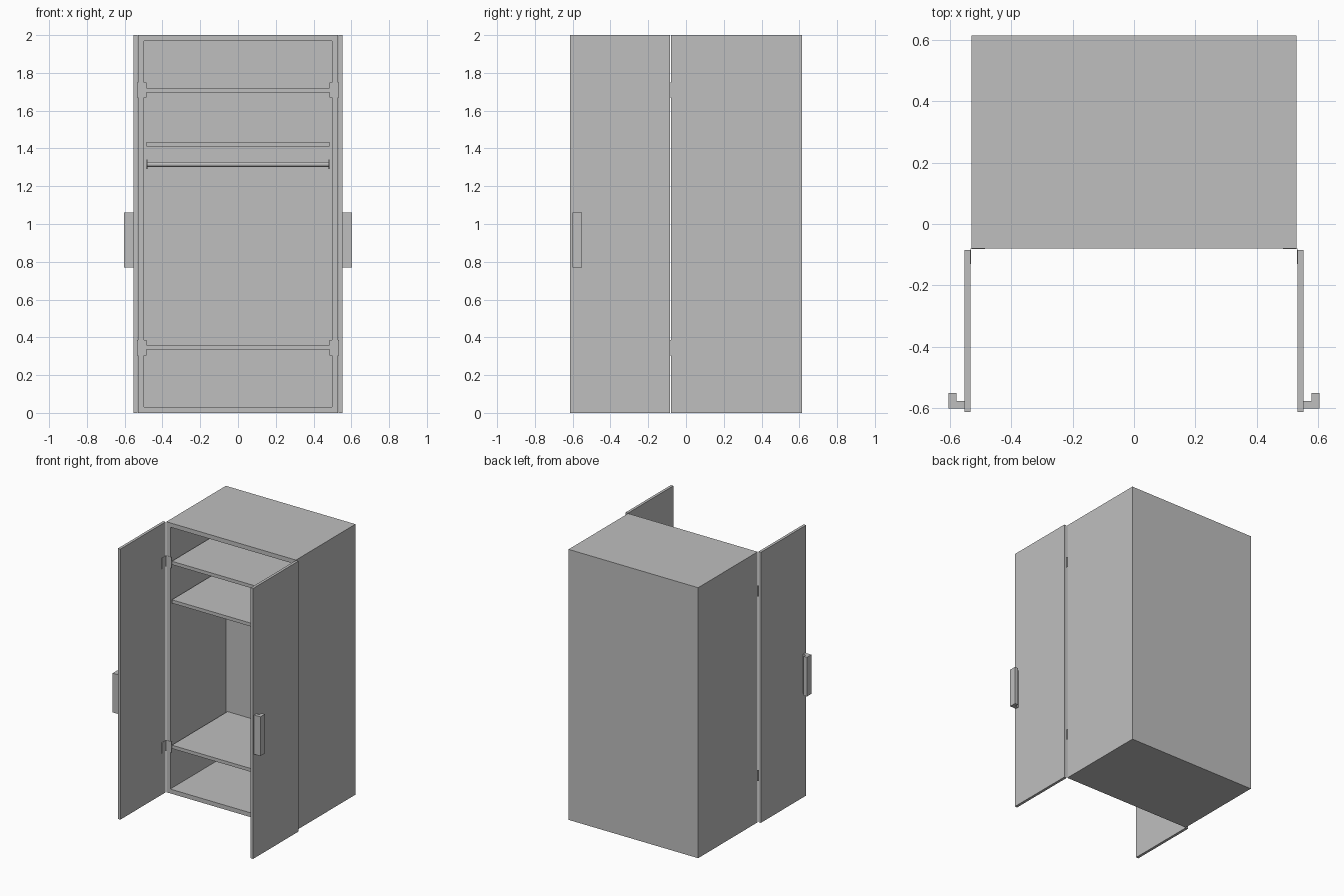
import bpy, bmesh, math
from mathutils import Vector

cube = bpy.data.objects.get("Cube")
if cube:
    bpy.data.objects.remove(cube, do_unlink=True)

grey = bpy.data.materials.new("plain_grey")
grey.use_nodes = True
colour = (0.52, 0.52, 0.52, 1)
grey.diffuse_color = colour
grey.node_tree.nodes["Principled BSDF"].inputs["Base Color"].default_value = colour


def finish(name, bm):
    bmesh.ops.recalc_face_normals(bm, faces=bm.faces)
    mesh = bpy.data.meshes.new(name)
    bm.to_mesh(mesh)
    bm.free()
    mesh.materials.append(grey)
    obj = bpy.data.objects.new(name, mesh)
    bpy.context.collection.objects.link(obj)
    return obj


def box_mesh(x, y, z):
    bm = bmesh.new()
    bmesh.ops.create_cube(bm, size=1)
    for v in bm.verts:
        v.co = Vector(r[0] if c < 0 else r[1] for r, c in zip((x, y, z), v.co))
    return bm


def box(name, x, y, z):
    return finish(name, box_mesh(x, y, z))


def cylinder(name, x0, x1, radius, y, z):
    bm = bmesh.new()
    bmesh.ops.create_cone(bm, cap_ends=True, segments=24, radius1=radius,
                          radius2=radius, depth=x1 - x0)
    for v in bm.verts:
        v.co = Vector((v.co.z + (x0 + x1) / 2, v.co.x + y, v.co.y + z))
    obj = finish(name, bm)
    for p in obj.data.polygons:
        p.use_smooth = abs(p.normal.x) < 0.5
    return obj


W, FRONT, BACK, H = 0.53, -0.08, 0.615, 2.0
WALL = 0.045
INNER = W - WALL
INNER_BACK = BACK - WALL

# Carcass: a box whose front is inset and pushed back into a cavity
bm = box_mesh((-W, W), (FRONT, BACK), (0, H))
bm.normal_update()
front = min(bm.faces, key=lambda f: f.calc_center_median().y)
bmesh.ops.inset_individual(bm, faces=[front], thickness=WALL)
pushed = bmesh.ops.extrude_face_region(bm, geom=[front])["geom"]
bmesh.ops.translate(bm, vec=(0, INNER_BACK - FRONT, 0),
                    verts=[g for g in pushed if isinstance(g, bmesh.types.BMVert)])
if front.is_valid:
    bmesh.ops.delete(bm, geom=[front], context='FACES_ONLY')
finish("cabinet_carcass", bm)

# Shelves
for name, z in (("lower_shelf", 0.335), ("middle_shelf", 1.41), ("upper_shelf", 1.695)):
    box(name, (-INNER, INNER), (FRONT, INNER_BACK), (z, z + 0.025))

# Hanging rod with end flanges
ROD_Y, ROD_Z = 0.245, 1.316
cylinder("hanging_rod", -INNER, INNER, 0.0135, ROD_Y, ROD_Z)

# Doors opened at right angles, with handles and hinges
DOOR_IN, DOOR_OUT = 0.533, 0.553
for side, s in (("left", 1), ("right", -1)):
    def span(a, b):
        return tuple(sorted((s * a, s * b)))

    cylinder(side + "_rod_flange", *span(INNER - 0.007, INNER), 0.026, ROD_Y, ROD_Z)
    box(side + "_door", span(DOOR_IN, DOOR_OUT), (-0.613, -0.085), (0, H))

    # Handle: hooked profile extruded upwards
    bm = bmesh.new()
    profile = ((DOOR_OUT, -0.602), (0.604, -0.602), (0.604, -0.55),
               (0.578, -0.55), (0.578, -0.576), (DOOR_OUT, -0.576))
    face = bm.faces.new([bm.verts.new((s * x, y, 0.77)) for x, y in profile])
    ext = bmesh.ops.extrude_face_region(bm, geom=[face])["geom"]
    bmesh.ops.translate(bm, vec=(0, 0, 0.29),
                        verts=[g for g in ext if isinstance(g, bmesh.types.BMVert)])
    finish(side + "_handle", bm)

    for level, z in (("lower", 0.305), ("upper", 1.67)):
        zs = (z, z + 0.08)
        box(f"{side}_{level}_hinge_frame_leaf", span(INNER, DOOR_IN),
            (FRONT - 0.002, FRONT), zs)
        box(f"{side}_{level}_hinge_door_leaf", span(DOOR_IN - 0.002, DOOR_IN),
            (-0.13, FRONT), zs)
